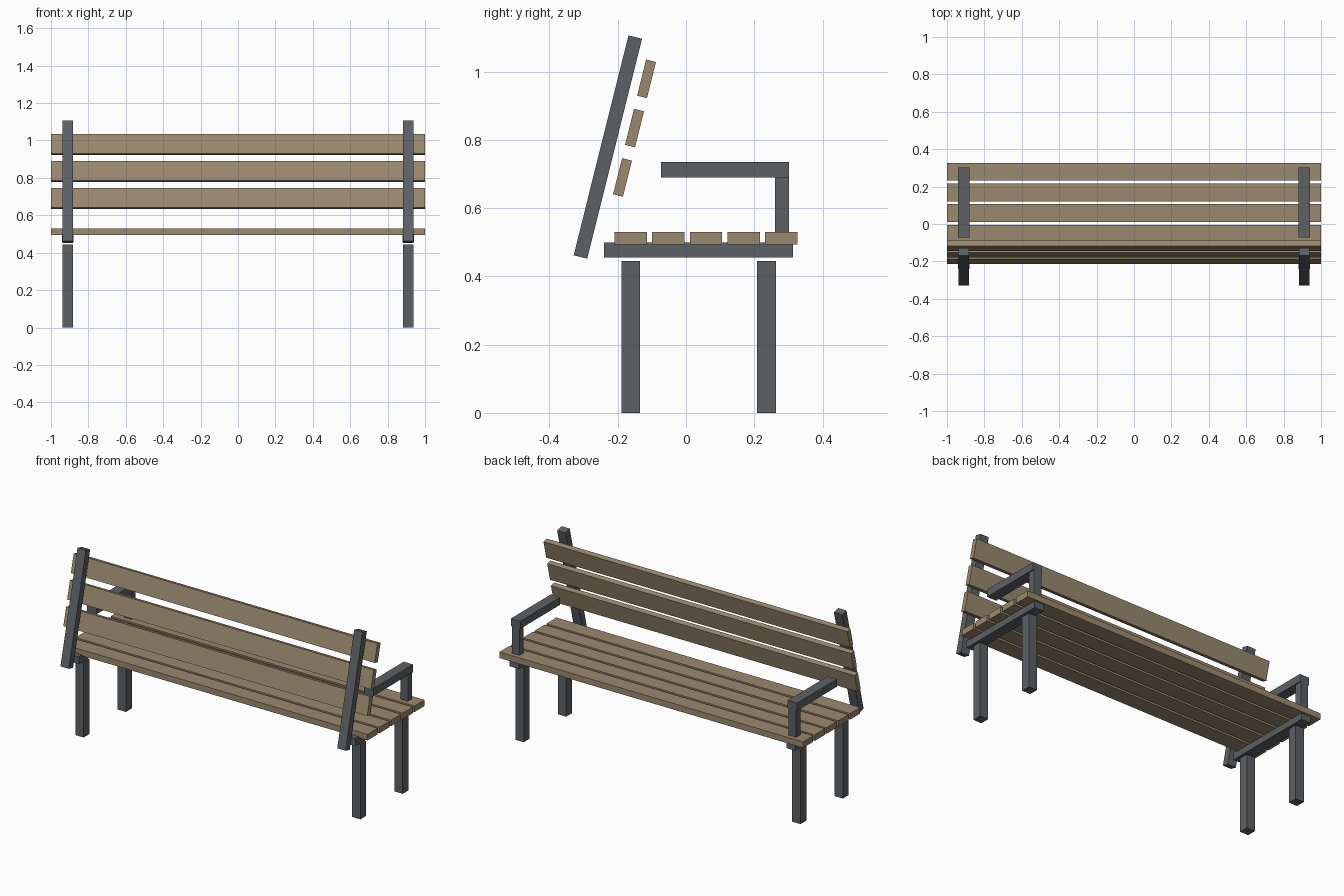
import bpy
from math import radians

if "Cube" in bpy.data.objects:
    bpy.data.objects.remove(bpy.data.objects["Cube"])


def material(name, color):
    m = bpy.data.materials.new(name)
    m.diffuse_color = (*color, 1)
    m.use_nodes = True
    m.node_tree.nodes["Principled BSDF"].inputs["Base Color"].default_value = m.diffuse_color
    return m


WOOD = material("wood", (0.33, 0.25, 0.16))
METAL = material("dark_metal", (0.11, 0.12, 0.13))


def box(name, center, size, mat, tilt=0):
    bpy.ops.mesh.primitive_cube_add(size=1, location=center)
    ob = bpy.context.object
    ob.name = name
    ob.data.name = name
    ob.scale = size
    bpy.ops.object.transform_apply(location=False, rotation=False, scale=True)
    ob.rotation_euler.x = radians(tilt)
    ob.data.materials.append(mat)
    return ob


LEAN = -14  # backrest lean in degrees

# Seat slats, full width
for i in range(5):
    box(f"seat_slat_{i + 1}", (0, -0.162 + i * 0.1103, 0.512), (2, 0.095, 0.036), WOOD)

# Backrest slats, stepping up along the lean
for i in range(3):
    box(f"back_slat_{i + 1}", (0, -0.186 + i * 0.0352, 0.690 + i * 0.1445),
        (2, 0.030, 0.109), WOOD, LEAN)

# End frames, mirrored left and right
for side, sx in (("left", -0.911), ("right", 0.911)):
    box(f"back_leg_{side}", (sx, -0.162, 0.2225), (0.055, 0.055, 0.445), METAL)
    box(f"front_leg_{side}", (sx, 0.236, 0.2225), (0.055, 0.055, 0.445), METAL)
    box(f"seat_rail_{side}", (sx, 0.037, 0.478), (0.062, 0.554, 0.044), METAL)
    box(f"back_post_{side}", (sx, -0.229, 0.779), (0.055, 0.041, 0.664), METAL, LEAN)
    box(f"arm_post_{side}", (sx, 0.281, 0.605), (0.05, 0.041, 0.17), METAL)
    box(f"armrest_{side}", (sx, 0.114, 0.7125), (0.062, 0.375, 0.045), METAL)
